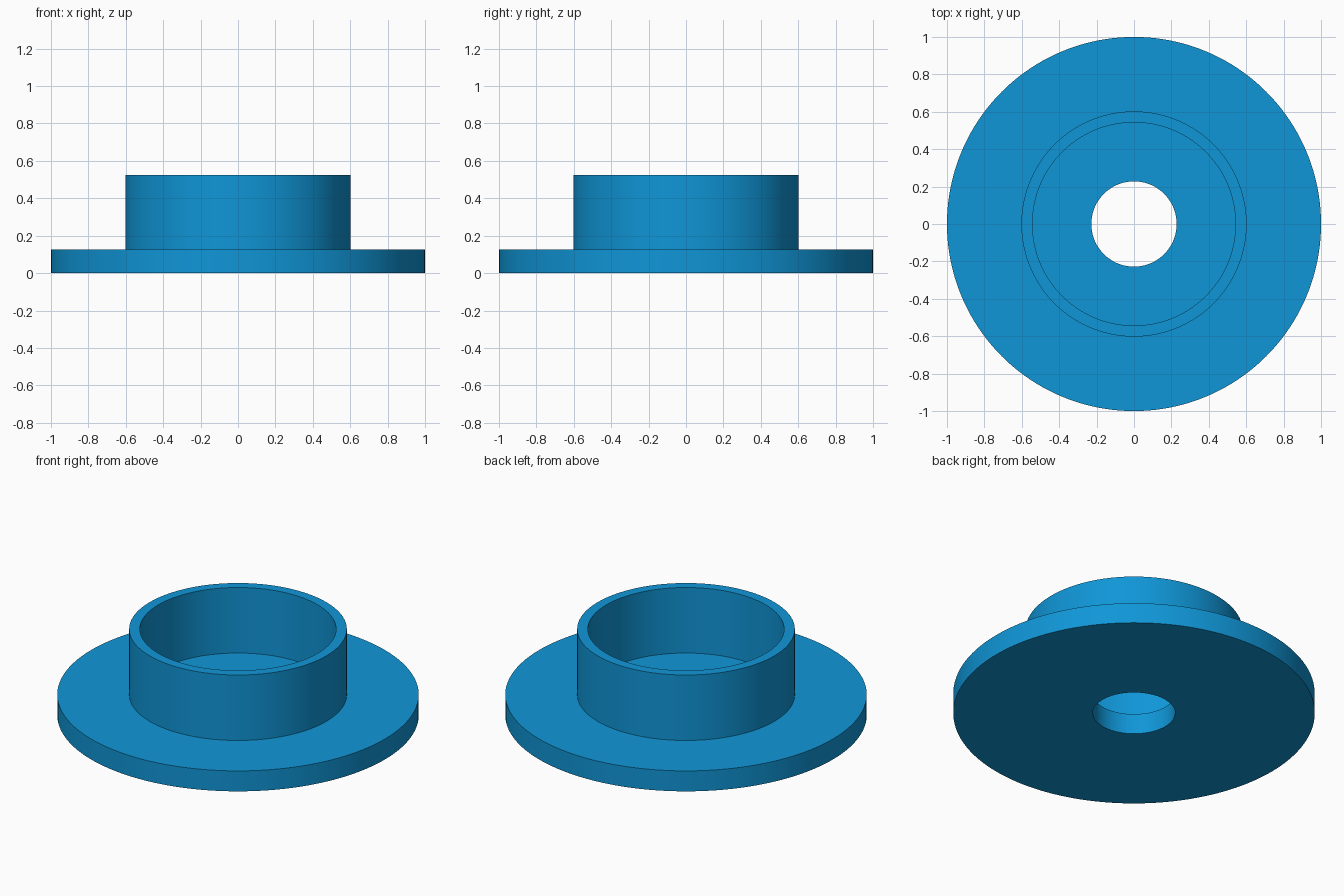
import bpy, bmesh, math

if "Cube" in bpy.data.objects:
    bpy.data.objects.remove(bpy.data.objects["Cube"])

SEGMENTS = 160

# Main blue plastic
blue = bpy.data.materials.new("blue")
blue.diffuse_color = (0.005, 0.305, 0.68, 1.0)
blue.use_nodes = True
blue.node_tree.nodes["Principled BSDF"].inputs["Base Color"].default_value = blue.diffuse_color


def lathe(name, profile, material):
    """Revolve a closed (radius, z) profile around the z axis."""
    bm = bmesh.new()
    rings = []
    for i in range(SEGMENTS):
        a = 2 * math.pi * i / SEGMENTS
        rings.append([bm.verts.new((r * math.cos(a), r * math.sin(a), z))
                      for r, z in profile])
    n = len(profile)
    for i in range(SEGMENTS):
        here, there = rings[i], rings[(i + 1) % SEGMENTS]
        for j in range(n):
            k = (j + 1) % n
            bm.faces.new((here[j], there[j], there[k], here[k]))
    bmesh.ops.recalc_face_normals(bm, faces=bm.faces[:])
    mesh = bpy.data.meshes.new(name)
    bm.to_mesh(mesh)
    bm.free()
    mesh.materials.append(material)
    obj = bpy.data.objects.new(name, mesh)
    bpy.context.collection.objects.link(obj)
    bpy.ops.object.select_all(action='DESELECT')
    obj.select_set(True)
    bpy.context.view_layer.objects.active = obj
    bpy.ops.object.shade_smooth_by_angle(angle=math.radians(30))
    return obj


# Flat flange with a centre bore and a thin upright collar, in one piece
bore, collar_in, collar_out, rim = 0.228, 0.543, 0.602, 1.0
flange_top, collar_top = 0.125, 0.525
lathe("flanged_collar", [
    (bore, 0), (rim, 0), (rim, flange_top),
    (collar_out, flange_top), (collar_out, collar_top),
    (collar_in, collar_top), (collar_in, flange_top),
    (bore, flange_top),
], blue)
